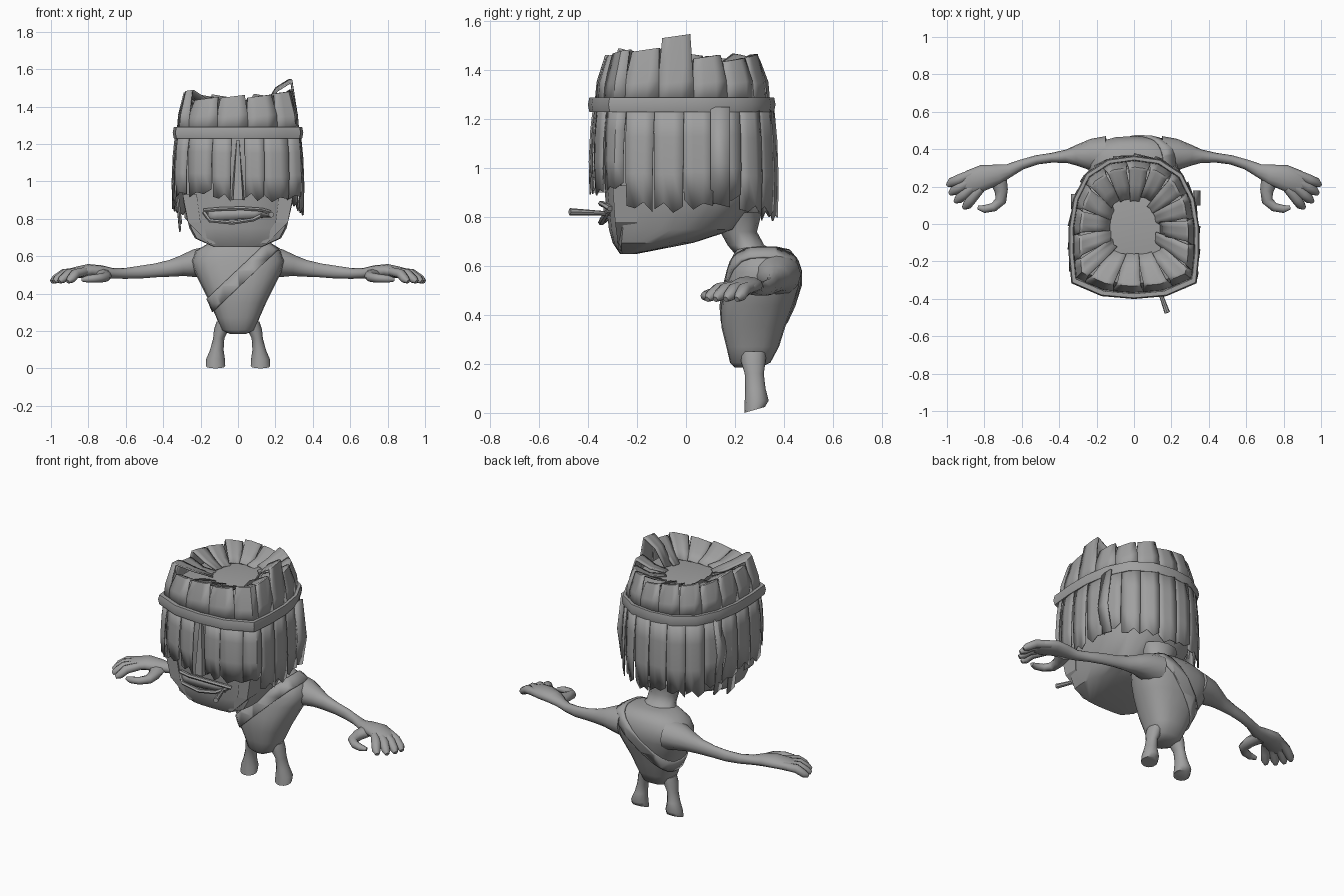
import bpy, bmesh, math, random
from mathutils import Vector

if "Cube" in bpy.data.objects:
    bpy.data.objects.remove(bpy.data.objects["Cube"])

random.seed(4)
grey = bpy.data.materials.new("grey")
grey.diffuse_color = (0.35, 0.35, 0.35, 1)
grey.use_nodes = True
grey.node_tree.nodes["Principled BSDF"].inputs["Base Color"].default_value = grey.diffuse_color


def finish(name, bm, smooth=40):
    bmesh.ops.recalc_face_normals(bm, faces=bm.faces)
    me = bpy.data.meshes.new(name)
    bm.to_mesh(me)
    bm.free()
    me.materials.append(grey)
    ob = bpy.data.objects.new(name, me)
    bpy.context.collection.objects.link(ob)
    bpy.ops.object.select_all(action='DESELECT')
    ob.select_set(True)
    bpy.context.view_layer.objects.active = ob
    if smooth:
        bpy.ops.object.shade_smooth_by_angle(angle=math.radians(smooth))
    return ob


def loft(bm, rings, cap=True, closed=False):
    rs = [[bm.verts.new(p) for p in r] for r in rings]
    n = len(rs[0])
    pairs = list(zip(rs, rs[1:])) + ([(rs[-1], rs[0])] if closed else [])
    for a, b in pairs:
        for i in range(n):
            j = (i + 1) % n
            bm.faces.new((a[i], a[j], b[j], b[i]))
    if cap and not closed:
        bm.faces.new(rs[0])
        bm.faces.new(rs[-1])


def tube(bm, pts, n=8):
    """Each point is x, y, z, side radius, upright radius."""
    P = [Vector(p[:3]) for p in pts]
    rings = []
    for i, p in enumerate(pts):
        d = (P[min(i + 1, len(P) - 1)] - P[max(i - 1, 0)]).normalized()
        side = d.cross(Vector((0, 0, 1))).normalized()
        up = side.cross(d)
        rings.append([P[i] + side * p[3] * math.cos(a) + up * p[4] * math.sin(a)
                      for a in (k * math.tau / n for k in range(n))])
    loft(bm, rings)


def mirror(ob):
    ob.modifiers.new("mirror", 'MIRROR').use_mirror_merge = False


# Flat-fronted, round-backed head outline
HALF = [(0, -1), (.5, -.96), (.96, -.78), (1, -.4), (1, 0), (.93, .4), (.74, .75), (.4, .95), (0, 1)]
LOOP = HALF + [(-x, y) for x, y in HALF[-2:0:-1]]


def outline(t):
    t = (t % 1) * len(LOOP)
    i = int(t)
    a, b, f = LOOP[i % len(LOOP)], LOOP[(i + 1) % len(LOOP)], t - i
    return a[0] + (b[0] - a[0]) * f, a[1] + (b[1] - a[1]) * f


def place(t, hw, yf, yb, z):
    x, y = outline(t)
    return Vector((x * hw, (yf + yb) / 2 + y * (yb - yf) / 2, z))


# Head: half width, front y, back y, z
bm = bmesh.new()
loft(bm, [[place(k / 32, *s) for k in range(32)] for s in [
    (.13, -.27, -.2, .65), (.23, -.30, .03, .695), (.26, -.315, .2, .75), (.29, -.33, .30, .88),
    (.31, -.345, .335, 1.05), (.32, -.365, .345, 1.26), (.29, -.32, .30, 1.36), (.16, -.2, .18, 1.385)]])
finish("head", bm, 35)

# Headband
bm = bmesh.new()
sec = [(-.012, 1.235), (.010, 1.23), (.016, 1.26), (.010, 1.29), (-.012, 1.29)]
loft(bm, [[place(k / 32, .333 + o, -.385 - o, .35 + o, z) for o, z in sec] for k in range(32)], closed=True)
finish("headband", bm, 50)


def plate(bm, rows):
    """Open strip with the same number of points in every row."""
    vs = [[bm.verts.new(p) for p in r] for r in rows]
    for a, b in zip(vs, vs[1:]):
        for i in range(len(a) - 1):
            bm.faces.new((a[i], a[i + 1], b[i + 1], b[i]))


# Hanging hair strips with ragged ends
bm = bmesh.new()
N = 20
for i in range(N):
    c = (i + .5) / N
    y = outline(c)[1]
    end = .92 if y < -.6 else (.85 if y < .5 else .81)
    end += random.uniform(-.02, .02)
    a, b = c - .52 / N, c + .52 / N
    if i == 0:                # parting over the nose
        a = c - .25 / N
    if i == N - 1:
        b = c + .25 / N
    rows = []
    for f in (0, .33, .67, 1):
        tap = .04 / N * f
        row = []
        for k in range(4):
            t = a + tap + (b - a - 2 * tap) * k / 3
            out = .010 + .010 * math.sin(f * math.pi) + .010 * f + .007 * k / 3 * (1 + f)
            z = 1.27 + (end - 1.27) * f
            if f == 1:
                z += (.0, .025, -.015, .01)[(k + i) % 4]
            row.append(place(t, .318 + out, -.364 - out, .342 + out, z))
        rows.append(row)
    plate(bm, rows)
hair = finish("hanging_hair", bm, 30)
hair.modifiers.new("thickness", 'SOLIDIFY').thickness = .006

# Crown strips rise from the band then fold down into the middle
bm = bmesh.new()
N = 16
for i in range(N):
    c = (i + .8) / N
    x, y = outline(c)
    top = 1.465 + random.uniform(-.025, .025) - .03 * max(y, 0)
    if x > .9 and -.25 < y < .1:
        top = 1.54
    inner = .40 + random.uniform(-.06, .06)
    rows = []
    for s, z, w in ((.99, 1.27, .53), (.97, 1.35, .52), (.88, top, .45), (.84, top, .44),
                    (.62, top - .045, .50), (inner, 1.39, .58)):
        rows.append([place(c + k * w / N, .33 * s, -.012 - .365 * s, -.012 + .36 * s,
                           z + .008 * k) for k in (-1, -.33, .33, 1)])
    plate(bm, rows)
crown = finish("crown_hair", bm, 30)
crown.modifiers.new("thickness", 'SOLIDIFY').thickness = .010

# Loose long strands at the sides
bm = bmesh.new()
for x, y, z, w in ((-.315, .0, .73, .035), (-.31, .12, .77, .04), (.325, .14, .84, .04)):
    plate(bm, [[(x, y - w, 1.25), (x, y + w, 1.25)],
               [(x * 1.09, y - w, 1.02), (x * 1.09, y + w, 1.02)],
               [(x * 1.0, y - w, z + .02), (x * 1.0, y + w, z)]])
ob = finish("loose_strands", bm, 25)
ob.modifiers.new("thickness", 'SOLIDIFY').thickness = .01

# Blocky jaw sides
bm = bmesh.new()
loft(bm, [[(x0, y0, z), (x1, y0, z), (x1, y1, z), (x0, y1, z)] for x0, x1, y0, y1, z in
          ((.12, .15, -.275, -.22, .665), (.2, .267, -.29, -.20, .78), (.22, .296, -.30, -.17, .93))])
mirror(finish("jaw_side", bm, 0))

# Nose wedge
bm = bmesh.new()
loft(bm, [[(-w, -.32, z), (-w * .7, y, z), (w * .7, y, z), (w, -.32, z)]
          for w, y, z in ((.036, -.392, .90), (.033, -.39, .95), (.01, -.375, 1.22))])
finish("nose", bm, 0)

# Mouth: lips and teeth
for name, pts in (
        ("upper_lip", [(-.18, -.31, .845), (-.1, -.34, .852), (.02, -.346, .856), (.13, -.33, .848), (.17, -.31, .835)]),
        ("lower_lip", [(-.18, -.31, .835), (-.15, -.33, .79), (-.03, -.346, .778), (.08, -.338, .795), (.15, -.315, .83)])):
    bm = bmesh.new()
    tube(bm, [(*p, .014, .011) for p in pts], 6)
    finish(name, bm, 30)
bm = bmesh.new()
xs = [-.16 + .05 * k for k in range(7)]
plate(bm, [[(x, -.338 + .5 * (x + .01) ** 2, z + .06 * (x + .16) * (z < .8)) for x in xs] for z in (.788, .852)])
ob = finish("teeth", bm, 30)
ob.modifiers.new("thickness", 'SOLIDIFY').thickness = .008

# Rolled stick in the mouth
bm = bmesh.new()
tube(bm, [(.12, -.31, .815, .008, .008), (.178, -.475, .822, .015, .015)], 8)
finish("mouth_stick", bm, 40)

# Torso: half width, front y, back y, z
TORSO = [(.045, .20, .30, .185), (.09, .18, .345, .205), (.115, .165, .38, .27), (.15, .145, .405, .35),
         (.195, .145, .44, .44), (.235, .16, .466, .52), (.25, .17, .470, .575), (.225, .185, .455, .63),
         (.16, .205, .425, .668), (.08, .22, .37, .68)]


def torso(grow):
    bm = bmesh.new()
    rings = []
    for hw, f, b, z in TORSO:
        ring = []
        for k in range(20):
            a = k * math.tau / 20
            sx, sy = (math.copysign(abs(v) ** .8, v) for v in (math.cos(a), math.sin(a)))
            ring.append(((hw + grow) * sx, (f + b) / 2 + ((b - f) / 2 + grow) * sy,
                         z + grow * (z - .45) * 4))
        rings.append(ring)
    loft(bm, rings)
    return bm


finish("torso", torso(0), 50)

# Diagonal sash cut from a slightly larger torso
bm = torso(.008)
nrm = Vector((-.686, 0, .727))
mid = Vector((.02, 0, .5))
for s in (1, -1):
    bmesh.ops.bisect_plane(bm, geom=bm.verts[:] + bm.edges[:] + bm.faces[:],
                           plane_co=mid + nrm * .036 * s, plane_no=nrm * s, clear_outer=True)
sash = finish("sash", bm, 40)
sash.modifiers.new("thickness", 'SOLIDIFY').thickness = .012

# Neck
bm = bmesh.new()
loft(bm, [[(w * math.cos(k * math.tau / 12), y + d * math.sin(k * math.tau / 12), z) for k in range(12)]
          for w, d, y, z in ((.13, .1, .30, .65), (.09, .075, .245, .685), (.09, .075, .215, .74), (.12, .1, .21, .82))])
finish("neck", bm, 60)

# Arm, palm, fingers and thumb
bm = bmesh.new()
tube(bm, [(.15, .37, .565, .10, .09), (.23, .37, .562, .085, .075), (.30, .367, .548, .058, .055),
          (.36, .362, .535, .036, .045), (.44, .354, .524, .026, .037), (.52, .343, .515, .025, .034),
          (.60, .318, .508, .027, .029), (.67, .285, .508, .036, .028), (.73, .265, .517, .054, .034),
          (.80, .25, .522, .068, .036), (.87, .222, .512, .068, .03), (.91, .2, .505, .05, .02)], 12)
for x0, y0, x1, y1 in ((.85, .275, .99, .213), (.85, .243, .978, .168), (.84, .215, .95, .125), (.82, .19, .905, .092)):
    xm, ym = x0 * .4 + x1 * .6, y0 * .4 + y1 * .6
    tube(bm, [(x0, y0, .517, .024, .024), (xm, ym, .505, .028, .026),
              (x1 - .012, y1 + .008, .477, .025, .023), (x1 + .006, y1 - .006, .464, .012, .012)])
tube(bm, [(.73, .245, .505, .05, .03), (.71, .18, .495, .036, .029), (.712, .125, .487, .03, .026),
          (.75, .09, .482, .024, .023), (.80, .08, .478, .021, .02), (.835, .088, .475, .011, .011)])
mirror(finish("arm", bm, 60))

# Legs with flared feet: centre x, half width, front y, back y, z
bm = bmesh.new()
loft(bm, [[(x + w * math.cos(k * math.tau / 12), (f + b) / 2 + (b - f) / 2 * math.sin(k * math.tau / 12),
            z + (.012 * math.sin(k * math.tau / 12) if z == .012 else 0)) for k in range(12)]
          for x, w, f, b, z in ((.12, .052, .238, .322, .012), (.12, .05, .24, .338, .05), (.113, .036, .242, .325, .10),
                                (.103, .03, .24, .318, .16), (.088, .04, .225, .325, .21), (.07, .045, .22, .33, .25))])
mirror(finish("leg", bm, 60))
